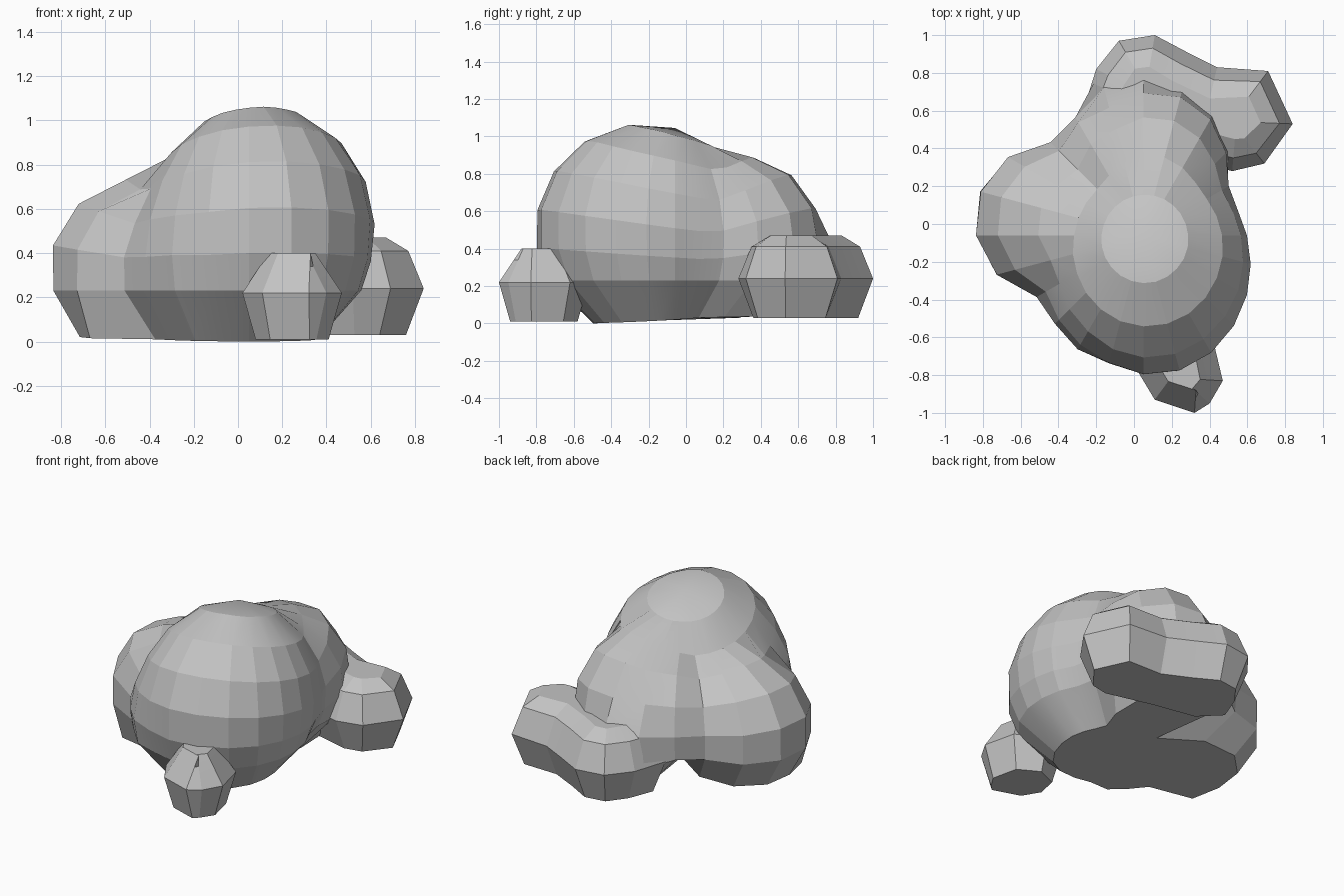
import bpy, bmesh, math
from mathutils import Vector

cube = bpy.data.objects.get("Cube")
if cube:
    bpy.data.objects.remove(cube, do_unlink=True)

# One plain grey
GREY = (0.55, 0.55, 0.55, 1)
grey = bpy.data.materials.new("plain_grey")
grey.use_nodes = True
grey.diffuse_color = GREY
grey.node_tree.nodes["Principled BSDF"].inputs["Base Color"].default_value = GREY

# Swellings that blend into the main mass: centre, radii
SWELLINGS = [
    ((0.10, -0.22, 0.50), (0.52, 0.59, 0.57)),   # front dome
    ((0.12, 0.29, 0.43), (0.39, 0.45, 0.47)),    # back dome
    ((-0.02, 0.62, 0.25), (0.23, 0.27, 0.24)),   # root of the back bulge
    ((-0.42, 0.02, 0.33), (0.44, 0.42, 0.42)),   # side bulge
    ((-0.50, -0.15, 0.15), (0.25, 0.22, 0.25)),  # foot of the side bulge
    ((-0.17, -0.32, 0.38), (0.30, 0.38, 0.42)),  # front shoulder
    ((-0.15, 0.37, 0.41), (0.25, 0.26, 0.35)),   # back valley
]
BLEND = 0.06
CORE = Vector((0.05, -0.06, 0.23))


def field(p):
    """Blended distance to the swellings, negative inside."""
    total = None
    for c, r in SWELLINGS:
        q = Vector([(p[i] - c[i]) / r[i] for i in range(3)])
        d = (q.length - 1) * min(r)
        if total is None:
            total = d
        else:
            h = max(BLEND - abs(total - d), 0) / BLEND
            total = min(total, d) - h * h * BLEND / 4
    return total


def skin_point(origin, direction):
    """Outermost point of the blended mass along a ray."""
    reach = 1.3
    while reach > 0.05 and field(origin + direction * reach) > 0:
        reach -= 0.005
    return origin + direction * reach


def build(name, rings, tip=None):
    """Skin closed rings from bottom to top, ending in a cap or a tip."""
    bm = bmesh.new()
    loops = [[bm.verts.new(p) for p in ring] for ring in rings]
    n = len(loops[0])
    for low, high in zip(loops, loops[1:]):
        for i in range(n):
            j = (i + 1) % n
            bm.faces.new((low[i], low[j], high[j], high[i]))
    bm.faces.new(loops[0][::-1])
    if tip is None:
        bm.faces.new(loops[-1])
    else:
        top = bm.verts.new(tip)
        for i in range(n):
            bm.faces.new((loops[-1][i], loops[-1][(i + 1) % n], top))
    bmesh.ops.recalc_face_normals(bm, faces=bm.faces)
    mesh = bpy.data.meshes.new(name)
    bm.to_mesh(mesh)
    bm.free()
    mesh.materials.append(grey)
    obj = bpy.data.objects.new(name, mesh)
    bpy.context.collection.objects.link(obj)
    bpy.ops.object.select_all(action="DESELECT")
    obj.select_set(True)
    bpy.context.view_layer.objects.active = obj
    bpy.ops.object.shade_smooth_by_angle(angle=math.radians(12))


# Main mass: flat foot ring, then rows of quads up to the crown
SIDES = 24
turns = [math.tau * i / SIDES for i in range(SIDES)]
foot = []
for a in turns:
    start = Vector((CORE.x, CORE.y, 0.02 + 0.02 * math.sin(a)))
    foot.append(skin_point(start, Vector((math.cos(a), math.sin(a), 0))))
rings = [foot]
for degrees in (0, 13, 27, 42, 57, 73):
    e = math.radians(degrees)
    rings.append([skin_point(CORE, Vector((math.cos(e) * math.cos(a),
                                           math.cos(e) * math.sin(a),
                                           math.sin(e)))) for a in turns])
build("main_mass", rings, skin_point(CORE, Vector((0, 0, 1))))


def lobe(name, outline, rows):
    """Stack inset copies of a counter-clockwise outline; rows are (height, inset)."""
    points = [Vector(p) for p in outline]
    inward = []
    for i, p in enumerate(points):
        along = (points[(i + 1) % len(points)] - points[i - 1]).normalized()
        inward.append(Vector((-along.y, along.x)))
    build(name, [[(*(p + d * inset), z) for p, d in zip(points, inward)]
                 for z, inset in rows])


# Low bulge round the back, swinging out into a chunky lobe on the left
lobe("back_bulge",
     [(0.52, 0.28), (0.69, 0.32), (0.84, 0.53), (0.71, 0.81), (0.44, 0.83),
      (0.28, 0.91), (0.11, 1.0), (-0.08, 0.97), (-0.2, 0.82), (-0.27, 0.6),
      (-0.1, 0.42), (0.2, 0.36)],
     [(0.03, 0.08), (0.24, 0), (0.41, 0.07), (0.47, 0.17)])

# Small knob at the front
lobe("front_knob",
     [(0.02, -0.78), (0.11, -0.93), (0.32, -1.0), (0.4, -0.95),
      (0.47, -0.83), (0.42, -0.62), (0.24, -0.52), (0.06, -0.6)],
     [(0.01, 0.06), (0.22, 0), (0.34, 0.08), (0.4, 0.12)])
